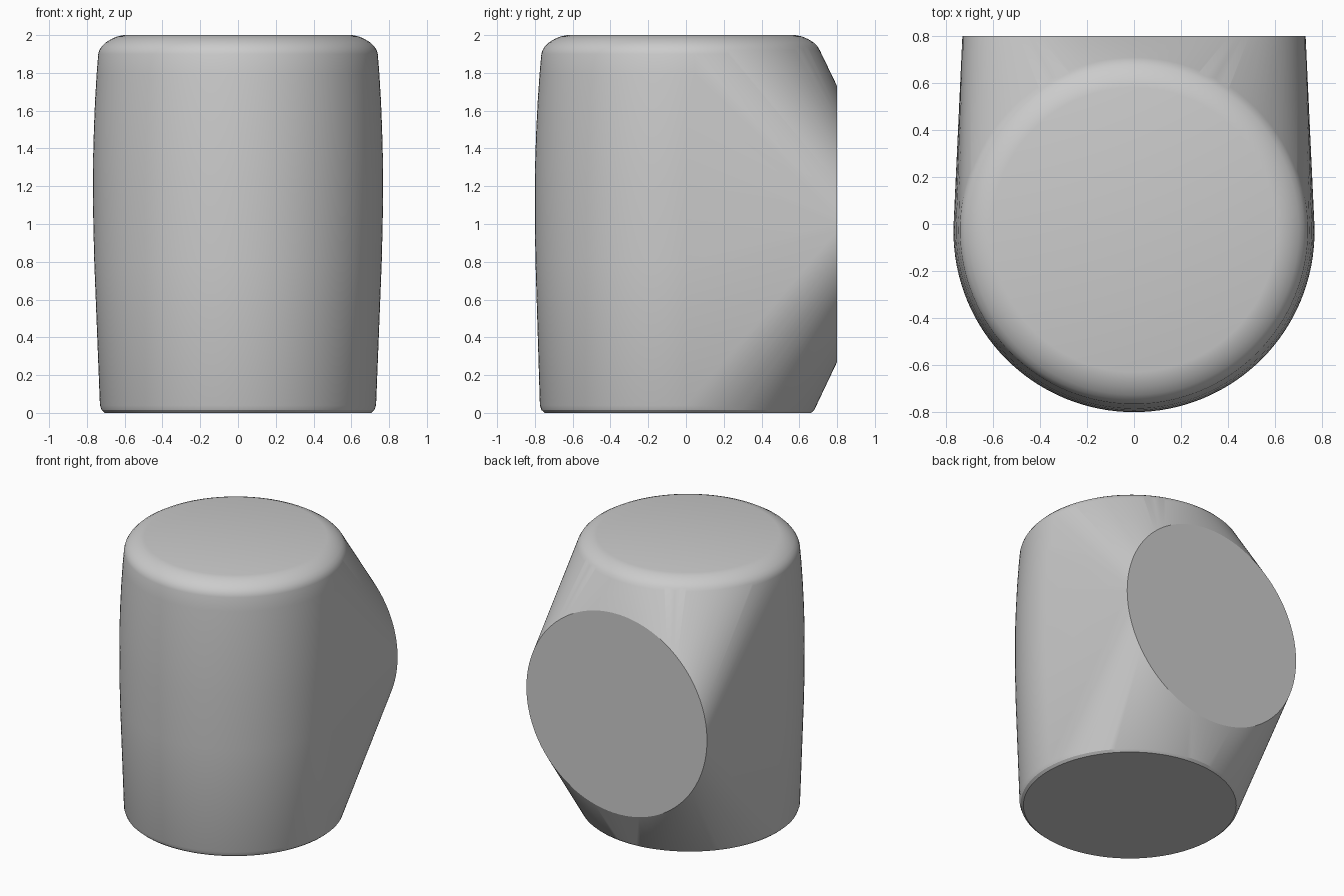
import bpy, bmesh, math

if "Cube" in bpy.data.objects:
    bpy.data.objects.remove(bpy.data.objects["Cube"])

SEG = 128
bm = bmesh.new()

# barrel profile: height, radius (slightly bulged, rounded top rim, small foot bevel)
profile = [(0, .705), (.015, .722), (.04, .731), (.2, .737), (.4, .745), (.6, .753),
           (.8, .761), (1.0, .766), (1.2, .768), (1.35, .767), (1.5, .763),
           (1.65, .757), (1.8, .748), (1.9, .740), (1.92, .734), (1.94, .722),
           (1.96, .702), (1.98, .670), (1.993, .638), (2.0, .605)]


def ring(place):
    for i in range(SEG):
        a = 2 * math.pi * i / SEG
        bm.verts.new(place(math.cos(a), math.sin(a)))


# barrel rings, leaning back very slightly
for z, r in profile:
    cy = -.043 + .009 * z
    ring(lambda c, s: (r * c, cy + r * s, z))

# flat round face at the back
ring(lambda c, s: (.73 * c, .8, 1.0 + .73 * s))

# stretch one skin over both shapes
res = bmesh.ops.convex_hull(bm, input=bm.verts[:])
loose = [v for v in bm.verts if not v.link_faces]
bmesh.ops.delete(bm, geom=loose, context='VERTS')

# merge the flat caps into single faces
bmesh.ops.dissolve_limit(bm, angle_limit=math.radians(.05),
                         verts=bm.verts[:], edges=bm.edges[:])
bmesh.ops.recalc_face_normals(bm, faces=bm.faces[:])

mesh = bpy.data.meshes.new("barrel_body")
bm.to_mesh(mesh)
bm.free()
body = bpy.data.objects.new("barrel_body", mesh)
bpy.context.collection.objects.link(body)

bpy.context.view_layer.objects.active = body
body.select_set(True)
bpy.ops.object.shade_smooth_by_angle(angle=math.radians(22))
